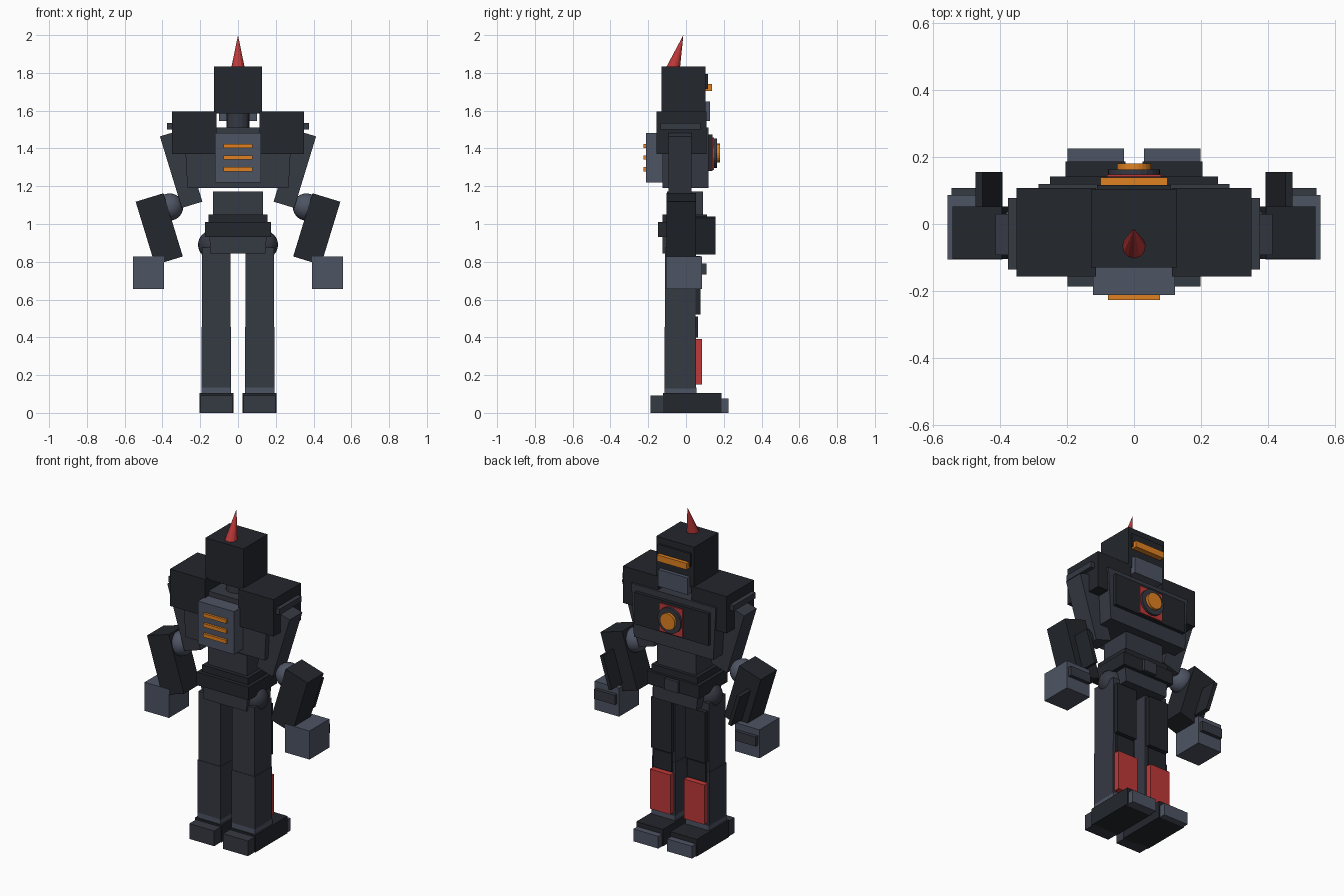
import bpy, bmesh, math
from mathutils import Vector, Matrix

if "Cube" in bpy.data.objects:
    bpy.data.objects.remove(bpy.data.objects["Cube"])


def mat(name, rgb):
    m = bpy.data.materials.new(name)
    m.diffuse_color = (*rgb, 1)
    m.use_nodes = True
    m.node_tree.nodes["Principled BSDF"].inputs["Base Color"].default_value = m.diffuse_color
    return m


DARK = mat("dark", (0.017, 0.020, 0.026))
MID = mat("mid", (0.036, 0.041, 0.055))
SLATE = mat("slate", (0.075, 0.088, 0.125))
RED = mat("red", (0.52, 0.04, 0.04))
ORANGE = mat("orange", (0.75, 0.22, 0.015))


def finish(name, bm, m):
    me = bpy.data.meshes.new(name)
    bm.to_mesh(me)
    bm.free()
    me.materials.append(m)
    ob = bpy.data.objects.new(name, me)
    bpy.context.collection.objects.link(ob)
    return ob


def box(name, x, y, z, m, taper=1.0, tilt=0.0):
    """Box from (min, max) ranges; taper scales the bottom in x, tilt turns about y."""
    bm = bmesh.new()
    bmesh.ops.create_cube(bm, size=1)
    for v in bm.verts:
        k = taper if v.co.z < 0 else 1
        v.co = Vector((v.co.x * (x[1] - x[0]) * k, v.co.y * (y[1] - y[0]), v.co.z * (z[1] - z[0])))
    ob = finish(name, bm, m)
    ob.location = [(a + b) / 2 for a, b in (x, y, z)]
    ob.rotation_euler.y = tilt
    return ob


def tube(name, a, b, r1, r2, seg, m):
    """Cylinder or cone between two points."""
    a, b = Vector(a), Vector(b)
    bm = bmesh.new()
    rot = (b - a).to_track_quat('Z', 'Y').to_matrix().to_4x4()
    bmesh.ops.create_cone(bm, cap_ends=True, segments=seg, radius1=r1, radius2=r2,
                          depth=(b - a).length, matrix=Matrix.Translation((a + b) / 2) @ rot)
    return finish(name, bm, m)


def ball(name, c, r, m):
    bm = bmesh.new()
    bmesh.ops.create_uvsphere(bm, u_segments=20, v_segments=12, radius=r,
                              matrix=Matrix.Translation(c))
    for f in bm.faces:
        f.smooth = True
    return finish(name, bm, m)


def sym(w):
    return (-w, w)


# Head
box("head", sym(0.128), (-0.13, 0.104), (1.585, 1.835), DARK)
box("visor_frame", sym(0.11), (0.09, 0.116), (1.715, 1.795), DARK)
box("visor", sym(0.10), (0.09, 0.138), (1.703, 1.742), ORANGE)
box("chin_plate", sym(0.10), (0.07, 0.126), (1.545, 1.648), SLATE)
tube("horn", (0, -0.072, 1.81), (0, -0.014, 2.0), 0.039, 0, 12, RED)
tube("neck", (0, -0.01, 1.49), (0, -0.01, 1.6), 0.062, 0.062, 16, MID)

# Chest
box("chest", sym(0.285), (-0.125, 0.12), (1.19, 1.512), MID, taper=0.94)
box("chest_plate", sym(0.25), (0.1, 0.141), (1.28, 1.475), DARK)
box("chest_square", sym(0.08), (0.12, 0.148), (1.287, 1.458), RED)
tube("reactor_ring", (0, 0.13, 1.375), (0, 0.163, 1.375), 0.078, 0.078, 24, MID)
tube("reactor_core", (0, 0.14, 1.375), (0, 0.18, 1.375), 0.05, 0.05, 24, ORANGE)

# Backpack
box("backpack", sym(0.122), (-0.212, -0.12), (1.22, 1.482), SLATE)
for z in (1.29, 1.352, 1.413):
    box("backpack_vent", sym(0.077), (-0.226, -0.2), (z - 0.011, z + 0.011), ORANGE)

# Waist and hips
box("waist", sym(0.132), (-0.1, 0.09), (1.0, 1.173), MID)
box("upper_belt", sym(0.155), (-0.125, 0.11), (0.98, 1.05), DARK)
box("belt", sym(0.176), (-0.148, 0.125), (0.93, 1.01), DARK)
box("belt_buckle", sym(0.045), (0.1, 0.142), (0.935, 1.005), MID)
box("pelvis", sym(0.152), (-0.125, 0.105), (0.845, 0.935), MID, taper=0.95)


def side(s):
    """One arm and one leg; s is -1 or 1."""
    def bx(name, x, y, z, m, tilt=0.0):
        return box(name, sorted((s * x[0], s * x[1])), y, z, m, tilt=s * tilt)

    # Shoulder and arm
    bx("shoulder", (0.113, 0.35), (-0.157, 0.108), (1.37, 1.595), DARK)
    bx("shoulder_trim", (0.34, 0.376), (-0.135, 0.077), (1.5, 1.535), MID)
    t = math.radians(17)
    bx("upper_arm", (0.244, 0.358), (-0.092, 0.03), (1.093, 1.489), MID, t)
    ball("elbow", (s * 0.362, -0.03, 1.09), 0.072, SLATE)
    bx("forearm", (0.34, 0.494), (-0.104, 0.052), (0.798, 1.148), DARK, t)
    bx("forearm_fin", (0.422, 0.444), (0.04, 0.155), (0.838, 1.04), DARK, t)
    bx("hand", (0.392, 0.557), (-0.106, 0.086), (0.655, 0.829), SLATE)
    bx("knuckle_guard", (0.405, 0.545), (0.07, 0.108), (0.732, 0.79), MID)

    # Leg
    ball("hip", (s * 0.137, -0.03, 0.89), 0.075, MID)
    bx("thigh", (0.039, 0.19), (-0.112, 0.05), (0.455, 0.875), MID)
    bx("thigh_plate", (0.046, 0.183), (0.04, 0.076), (0.52, 0.83), DARK)
    bx("knee_plate", (0.052, 0.177), (0.04, 0.064), (0.4, 0.51), DARK)
    bx("shin", (0.036, 0.194), (-0.115, 0.052), (0.13, 0.456), MID)
    bx("shin_plate", (0.046, 0.184), (0.04, 0.086), (0.15, 0.392), RED)
    bx("ankle", (0.036, 0.194), (-0.115, 0.055), (0.09, 0.135), SLATE)
    bx("foot", (0.025, 0.204), (-0.123, 0.187), (0, 0.104), DARK)
    bx("heel", (0.03, 0.198), (-0.187, -0.11), (0, 0.093), MID)
    bx("toe_cap", (0.03, 0.198), (0.17, 0.225), (0, 0.075), SLATE)


for s in (-1, 1):
    side(s)
